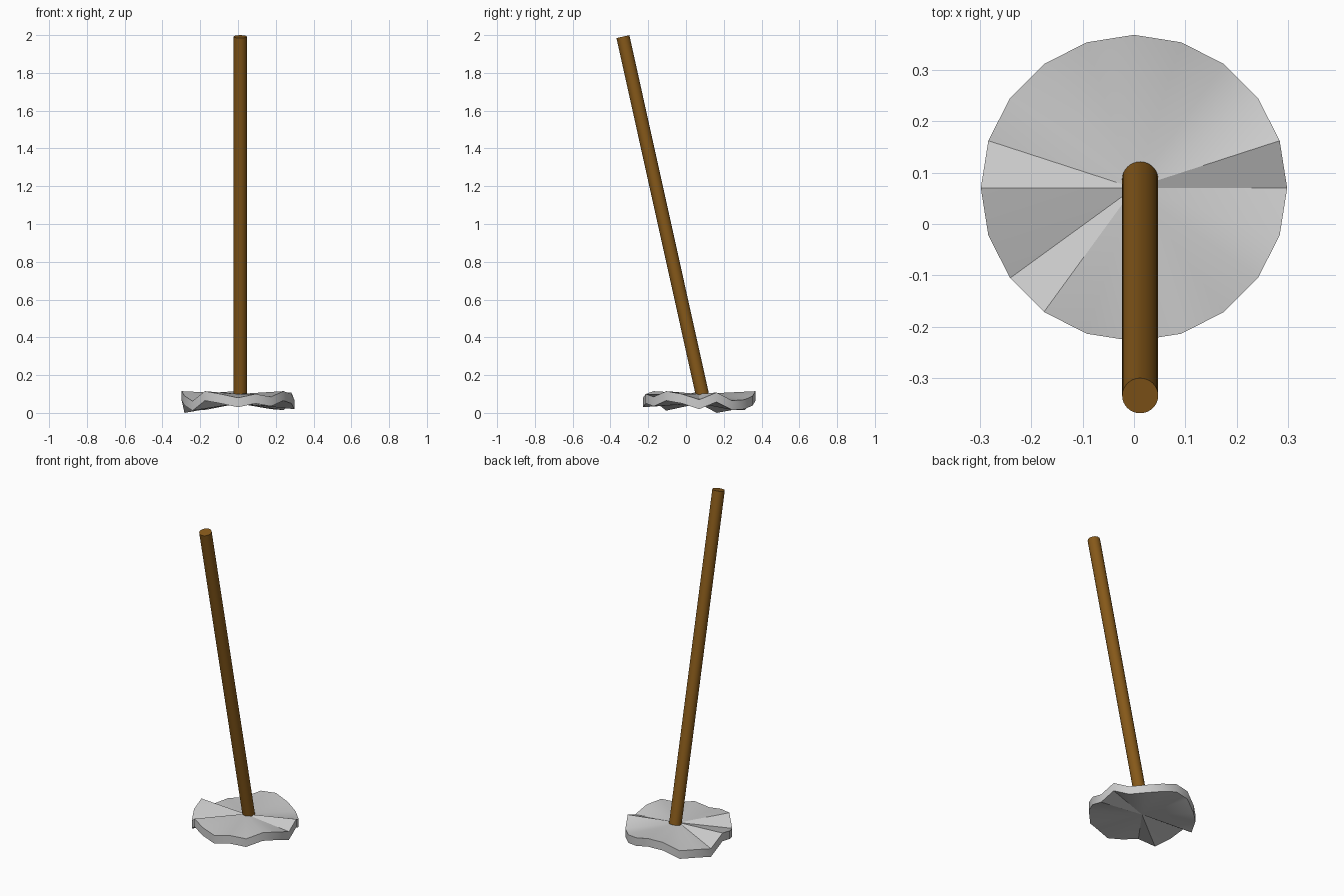
import bpy, bmesh, math
from mathutils import Vector

if "Cube" in bpy.data.objects:
    bpy.data.objects.remove(bpy.data.objects["Cube"])


def smooth(obj, angle):
    bpy.ops.object.select_all(action='DESELECT')
    obj.select_set(True)
    bpy.context.view_layer.objects.active = obj
    bpy.ops.object.shade_smooth_by_angle(angle=math.radians(angle))


# Uneven twenty-sided base disc: rim heights counter-clockwise from +x
RIM = [0.07, 0.108, 0.065, 0.07, 0.09, 0.115, 0.11, 0.065, 0.065, 0.05,
       0.115, 0.09, 0.062, 0.115, 0.1, 0.08, 0.1, 0.085, 0.115, 0.1]
THICKNESS, RADIUS, CENTRE = 0.05, 0.298, Vector((0, 0.07, 0))

bm = bmesh.new()


def ring(drop):
    hub = bm.verts.new(CENTRE + Vector((0, 0, 0.1 - drop)))
    rim = []
    for i, z in enumerate(RIM):
        a = math.tau * i / len(RIM)
        rim.append(bm.verts.new(CENTRE + Vector(
            (RADIUS * math.cos(a), RADIUS * math.sin(a), z - drop))))
    return hub, rim


top_hub, top = ring(0)
low_hub, low = ring(THICKNESS)
for i in range(len(RIM)):
    j = (i + 1) % len(RIM)
    bm.faces.new((top_hub, top[i], top[j]))
    bm.faces.new((low_hub, low[j], low[i]))
    bm.faces.new((top[i], low[i], low[j], top[j]))
mesh = bpy.data.meshes.new("base_disc")
bm.to_mesh(mesh)
bm.free()
base = bpy.data.objects.new("base_disc", mesh)
bpy.context.collection.objects.link(base)
smooth(base, 30)

# Leaning wooden pole
foot, tip = Vector((0.012, 0.087, 0.095)), Vector((0.012, -0.334, 1.992))
axis = tip - foot
bpy.ops.mesh.primitive_cylinder_add(
    vertices=32, radius=0.035, depth=axis.length, location=(foot + tip) / 2,
    rotation=axis.to_track_quat('Z', 'Y').to_euler())
pole = bpy.context.object
pole.name = "pole"
wood = bpy.data.materials.new("wood")
wood.diffuse_color = (0.24, 0.1, 0.01, 1)
wood.use_nodes = True
wood.node_tree.nodes["Principled BSDF"].inputs["Base Color"].default_value = wood.diffuse_color
pole.data.materials.append(wood)
smooth(pole, 30)
